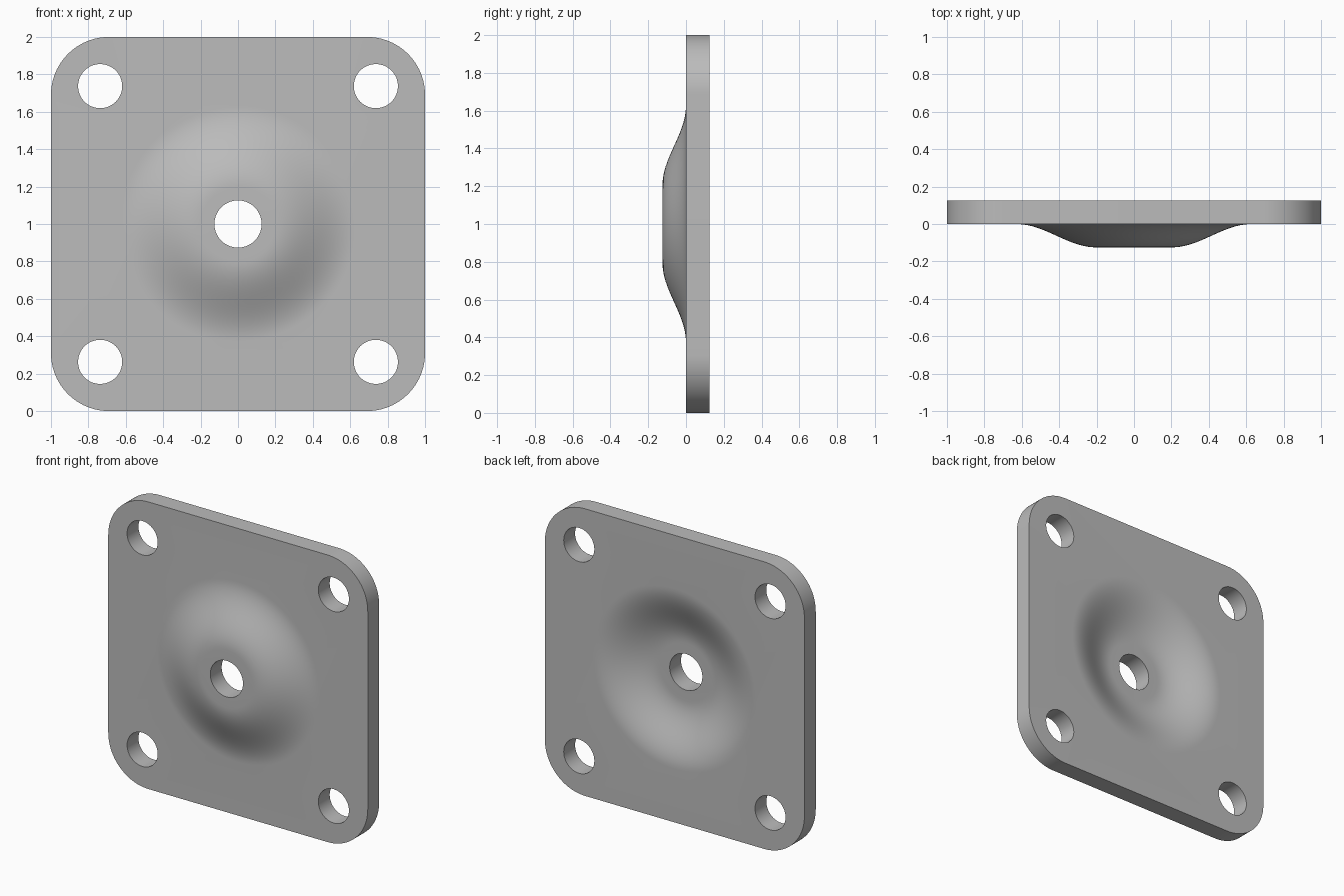
import bpy, bmesh
from math import sin, cos, pi, radians
from mathutils import Vector

cube = bpy.data.objects.get("Cube")
if cube:
    bpy.data.objects.remove(cube, do_unlink=True)

THICK = 0.125          # sheet thickness
DISH = 0.125           # how far the centre is pressed forward
R_IN, R_FLAT, R_OUT = 0.126, 0.2, 0.63
CORNER = 0.31
SEG = 96

bm = bmesh.new()


def loop(points):
    """Closed loop of vertices and edges."""
    vs = [bm.verts.new(p) for p in points]
    es = [bm.edges.new((vs[i - 1], vs[i])) for i in range(len(vs))]
    return vs, es


def circle(cx, cz, r, y=0.0, n=SEG):
    return loop([Vector((cx + r * cos(2 * pi * i / n), y, cz + r * sin(2 * pi * i / n)))
                 for i in range(n)])


# Rounded square outline
outline = []
c = 1 - CORNER
for q, (sx, sz) in enumerate(((1, 1), (-1, 1), (-1, -1), (1, -1))):
    for i in range(25):
        a = pi / 2 * (q + i / 24)
        outline.append(Vector((sx * c + CORNER * cos(a), 0, 1 + sz * c + CORNER * sin(a))))
_, edges = loop(outline)

# Four bolt holes and the rim of the dish
for sx in (-1, 1):
    for sz in (-1, 1):
        edges += circle(sx * 0.737, 1 + sz * 0.737, 0.118, n=48)[1]
rim, rim_edges = circle(0, 1, R_OUT)
bmesh.ops.triangle_fill(bm, use_beauty=True, edges=edges + rim_edges, normal=(0, -1, 0))

# Pressed dish: S-shaped slope, then a flat ring round the centre hole
STEPS = 20
rings = []
for i in range(1, STEPS + 1):
    t = i / STEPS
    rings.append((R_OUT + (R_FLAT - R_OUT) * t, -DISH * (1 - cos(pi * t)) / 2))
rings.append((R_IN, -DISH))
prev = rim
for r, y in rings:
    cur = circle(0, 1, r, y)[0]
    for i in range(SEG):
        bm.faces.new((prev[i - 1], prev[i], cur[i], cur[i - 1]))
    prev = cur

# Thicken the sheet towards the back
ext = bmesh.ops.extrude_face_region(bm, geom=bm.faces[:], use_keep_orig=True)
moved = [g for g in ext["geom"] if isinstance(g, bmesh.types.BMVert)]
bmesh.ops.translate(bm, verts=moved, vec=(0, THICK, 0))
bmesh.ops.recalc_face_normals(bm, faces=bm.faces[:])

mesh = bpy.data.meshes.new("flange_plate")
bm.to_mesh(mesh)
bm.free()
plate = bpy.data.objects.new("flange_plate", mesh)
bpy.context.collection.objects.link(plate)

# Plain grey metal
GREY = (0.5, 0.5, 0.5, 1)
mat = bpy.data.materials.new("plain grey")
mat.use_nodes = True
mat.diffuse_color = GREY
mat.node_tree.nodes["Principled BSDF"].inputs["Base Color"].default_value = GREY
mesh.materials.append(mat)

bpy.context.view_layer.objects.active = plate
plate.select_set(True)
bpy.ops.object.shade_smooth_by_angle(angle=radians(30))
